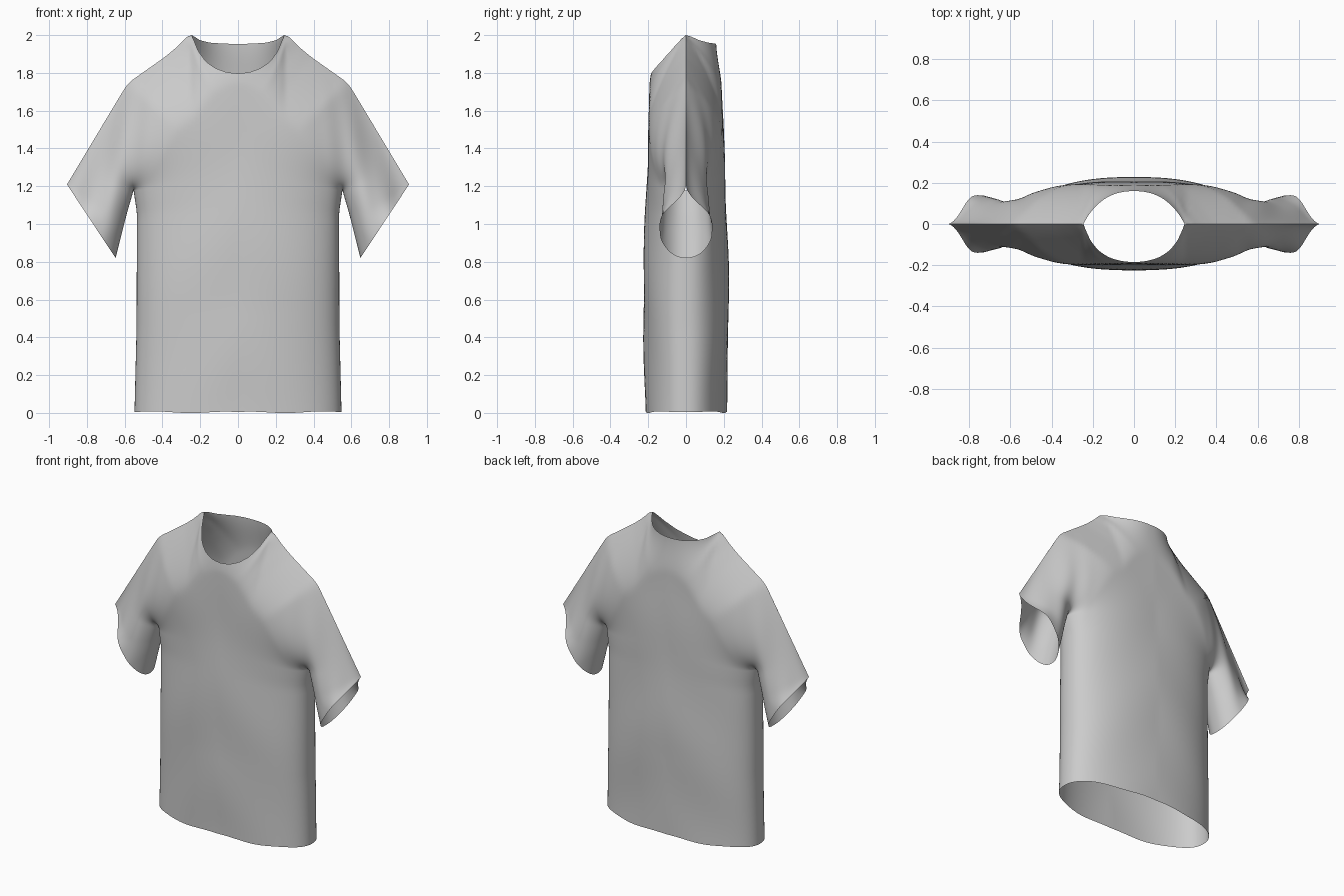
import bpy, bmesh, math
from mathutils import Vector

cube = bpy.data.objects.get("Cube")
if cube:
    bpy.data.objects.remove(cube, do_unlink=True)

# Pattern outline of one half (x, z)
SIDE = [(.548, .005), (.537, .45), (.535, 1.06), (.553, 1.178)]
UNDERARM = [(.553, 1.178), (.59, 1.05), (.648, .82)]
SHOULDER = [(.245, 2.0), (.268, 1.993), (.32, 1.94), (.386, 1.885), (.57, 1.755), (.595, 1.725)]
SLEEVE_TOP = [(.595, 1.725), (.62, 1.685), (.906, 1.21)]
FRONT_NECK = [(0, 1.797), (.06, 1.803), (.12, 1.825), (.17, 1.86), (.21, 1.915), (.245, 2.0)]
BACK_NECK = [(0, 1.953), (.08, 1.955), (.15, 1.96), (.2, 1.972), (.228, 1.99), (.245, 2.0)]
COLS, LOW, HIGH, ARM = 32, 36, 40, 28


def along(path, t):
    """Point at fraction t of a polyline's length."""
    pts = [Vector(p) for p in path]
    left = t * sum((b - a).length for a, b in zip(pts, pts[1:]))
    for a, b in zip(pts, pts[1:]):
        size = (b - a).length
        if left <= size:
            return a.lerp(b, left / size)
        left -= size
    return pts[-1]


def distance(p, path):
    best = 9
    for a, b in zip(path, path[1:]):
        a, b = Vector(a), Vector(b)
        t = max(0, min(1, (p - a).dot(b - a) / (b - a).length_squared))
        best = min(best, (p - a.lerp(b, t)).length)
    return best


def smooth(lo, hi, x):
    t = max(0, min(1, (x - lo) / (hi - lo)))
    return t * t * (3 - 2 * t)


def mix(a, b, t):
    return a + (b - a) * t


def depth(p, s):
    """Half thickness of the garment at pattern point p; s is -1 front, 1 back."""
    x, z = p
    low = distance(p, SIDE + UNDERARM[1:])
    q = Vector((4 * x * x if x < .25 else x, z))
    top = min(distance(q, SHOULDER + SLEEVE_TOP[1:]), distance(p, SHOULDER[:2]) * 9)
    if min(low, top) < 1e-4:
        return 0
    arm = smooth(.53, .78, x)
    # Rounded side and underarm, roof-like shoulder, pinched cuff top
    t = 1 - min(1, low / mix(.54, .2, arm))
    g_low = (1 - t ** 2.3) ** (1 / 2.3)
    roof = 1 - (1 - min(1, top / .36)) ** 1.6
    g_top = mix(roof, smooth(0, .27, top), smooth(.6, .88, x))
    body = mix(.215, .226, smooth(0, .5, z)) - .037 * smooth(.6, 1.9, z)
    # Soft cloth folds
    fold = .007 * math.sin(42 * x + 5 * z) * smooth(.42, .6, x) * smooth(.85, 1.1, z)
    fold += .003 * math.sin(9 * z + 7 * x + s) * (1 - arm)
    return (mix(body, .152, arm) + fold) * g_low * g_top


bm = bmesh.new()


def panel(rows, s):
    """Skin a grid of pattern points, pushed out to the front or back."""
    grid = [[bm.verts.new((p.x, s * depth(p, s), p.y)) for p in row] for row in rows]
    for r0, r1 in zip(grid, grid[1:]):
        for a, b, c, d in zip(r0, r0[1:], r1[1:], r1):
            bm.faces.new((a, b, c, d) if s < 0 else (d, c, b, a))


spread = [math.sin(i / COLS * math.pi / 2) for i in range(COLS + 1)]
ease = [(1 - math.cos(math.pi * j / HIGH)) / 2 for j in range(HIGH + 1)]
half = COLS // 2
pit, tip = Vector(UNDERARM[0]), Vector(SLEEVE_TOP[0])

for s, neck in ((-1, FRONT_NECK), (1, BACK_NECK)):
    # Lower torso with a slightly wavy hem
    rows = []
    for j in range(LOW + 1):
        e = along(SIDE, j / LOW)
        wave = .006 * (1 - j / LOW)
        rows.append([Vector((e.x * u, e.y + wave * math.sin(math.pi * u) * math.cos(7 * u)))
                     for u in spread])
    panel(rows, s)
    # Chest and shoulders up to the neckline
    edge = [along(neck, i / half) for i in range(half)]
    edge += [along(SHOULDER, i / half) for i in range(half + 1)]
    base = [Vector((pit.x * u, pit.y)) for u in spread]
    panel([[b.lerp(e, v) for b, e in zip(base, edge)] for v in ease], s)
    # Sleeve from armhole to cuff
    ends = [(along(UNDERARM, k / ARM), along(SLEEVE_TOP, k / ARM)) for k in range(ARM + 1)]
    panel([[a.lerp(b, v) for a, b in ends] for v in ease], s)

bmesh.ops.remove_doubles(bm, verts=bm.verts, dist=.0008)
mesh = bpy.data.meshes.new("shirt")
bm.to_mesh(mesh)
bm.free()
shirt = bpy.data.objects.new("shirt", mesh)
bpy.context.collection.objects.link(shirt)

# Plain grey cloth
cloth = bpy.data.materials.new("grey cloth")
cloth.use_nodes = True
colour = (.6, .6, .6, 1)
cloth.diffuse_color = colour
cloth.node_tree.nodes["Principled BSDF"].inputs["Base Color"].default_value = colour
mesh.materials.append(cloth)

bpy.context.view_layer.objects.active = shirt
shirt.select_set(True)
bpy.ops.object.shade_smooth_by_angle(angle=math.radians(70))
mirror = shirt.modifiers.new("other half", 'MIRROR')
mirror.merge_threshold = .001
